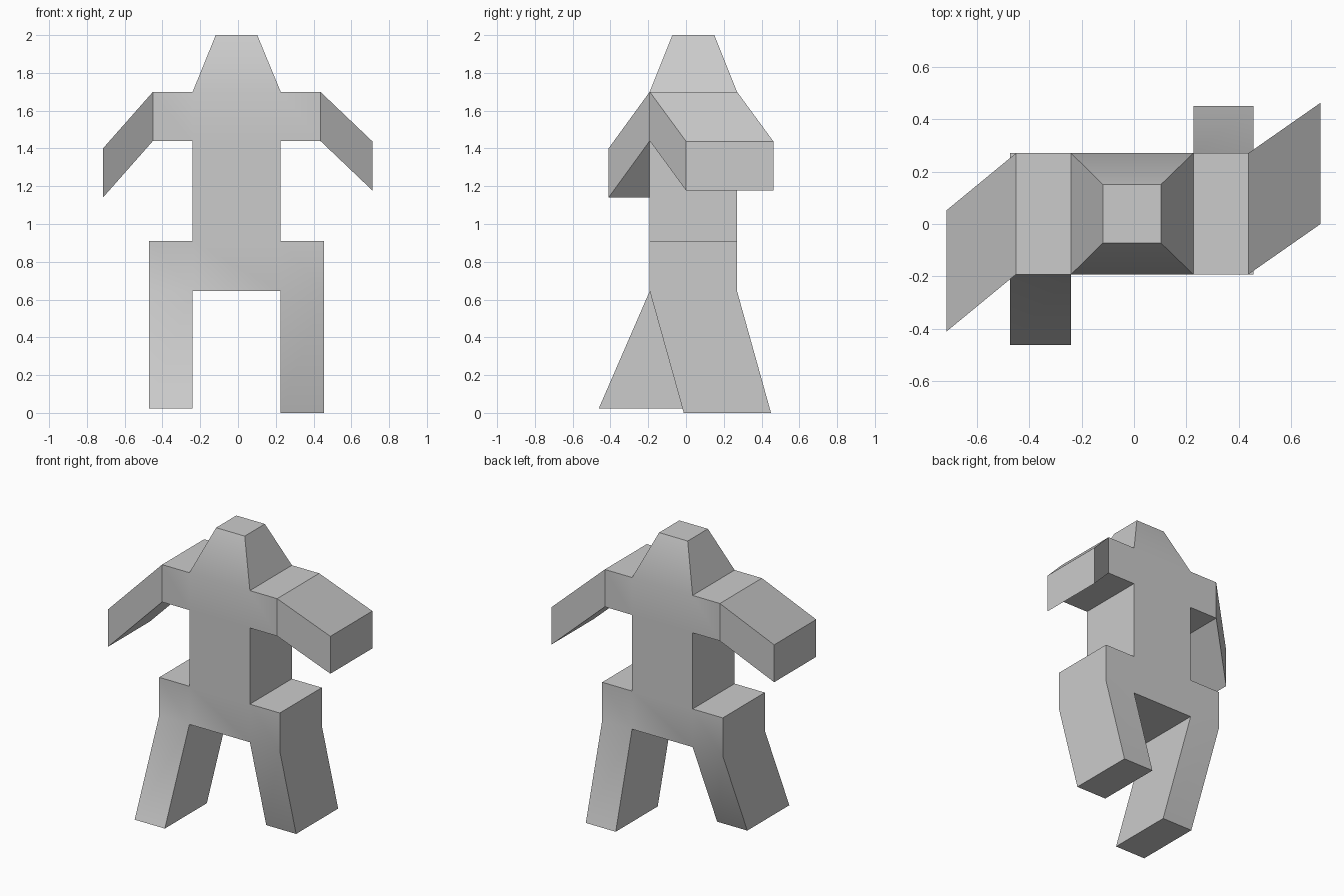
import bpy, bmesh, math
from mathutils import Vector

old = bpy.data.objects.get("Cube")
if old:
    bpy.data.objects.remove(old, do_unlink=True)

grey = bpy.data.materials.new("plain_grey")
grey.use_nodes = True
colour = (0.6, 0.6, 0.6, 1)
grey.diffuse_color = colour
grey.node_tree.nodes["Principled BSDF"].inputs["Base Color"].default_value = colour

bm = bmesh.new()


def nearest_face(point):
    return min(bm.faces, key=lambda f: (f.calc_center_median() - Vector(point)).length)


def extrude(face, offset):
    """Pull a face out by an offset and return the new cap."""
    result = bmesh.ops.extrude_face_region(bm, geom=[face])["geom"]
    if face.is_valid:
        bmesh.ops.delete(bm, geom=[face], context='FACES_ONLY')
    cap = next(g for g in result if isinstance(g, bmesh.types.BMFace))
    bmesh.ops.translate(bm, verts=cap.verts, vec=Vector(offset))
    return cap


# Hip block
left, right, front, back = -0.24, 0.226, -0.192, 0.27
mid_x, mid_y = (left + right) / 2, (front + back) / 2
hip, waist, armpit, shoulder = 0.645, 0.91, 1.44, 1.70
bmesh.ops.create_cube(bm, size=1)
for v in bm.verts:
    v.co = ((v.co.x * (right - left) + mid_x),
            (v.co.y * (back - front) + mid_y),
            (v.co.z * (waist - hip) + (waist + hip) / 2))

# Torso, chest and tapered head
cap = extrude(nearest_face((mid_x, mid_y, waist)), (0, 0, armpit - waist))
cap = extrude(cap, (0, 0, shoulder - armpit))
cap = extrude(cap, (0, 0, 2 - shoulder))
for v in cap.verts:
    v.co.x = -0.118 if v.co.x < mid_x else 0.102
    v.co.y = -0.072 if v.co.y < mid_y else 0.15

# Shoulders and bent arms: side x, shoulder length, arm offset
for x, length, swing in ((left, -0.21, (-0.265, -0.218, -0.30)),
                         (right, 0.21, (0.275, 0.192, -0.262))):
    cap = extrude(nearest_face((x, mid_y, (armpit + shoulder) / 2)), (length, 0, 0))
    extrude(cap, swing)

# Hips and striding legs: side x, hip width, leg offset
for x, width, stride in ((left, -0.232, (0, -0.27, -0.622)),
                         (right, 0.23, (0, 0.18, -0.645))):
    extrude(nearest_face((x, mid_y, (hip + waist) / 2)), (width, 0, 0))
    extrude(nearest_face((x + width / 2, mid_y, hip)), stride)

bmesh.ops.recalc_face_normals(bm, faces=bm.faces)
mesh = bpy.data.meshes.new("figure_body")
bm.to_mesh(mesh)
bm.free()
mesh.materials.append(grey)
body = bpy.data.objects.new("figure_body", mesh)
bpy.context.collection.objects.link(body)

# Soft shading over the shallow bends, sharp corners elsewhere
bpy.ops.object.select_all(action='DESELECT')
body.select_set(True)
bpy.context.view_layer.objects.active = body
bpy.ops.object.shade_smooth_by_angle(angle=math.radians(30))
